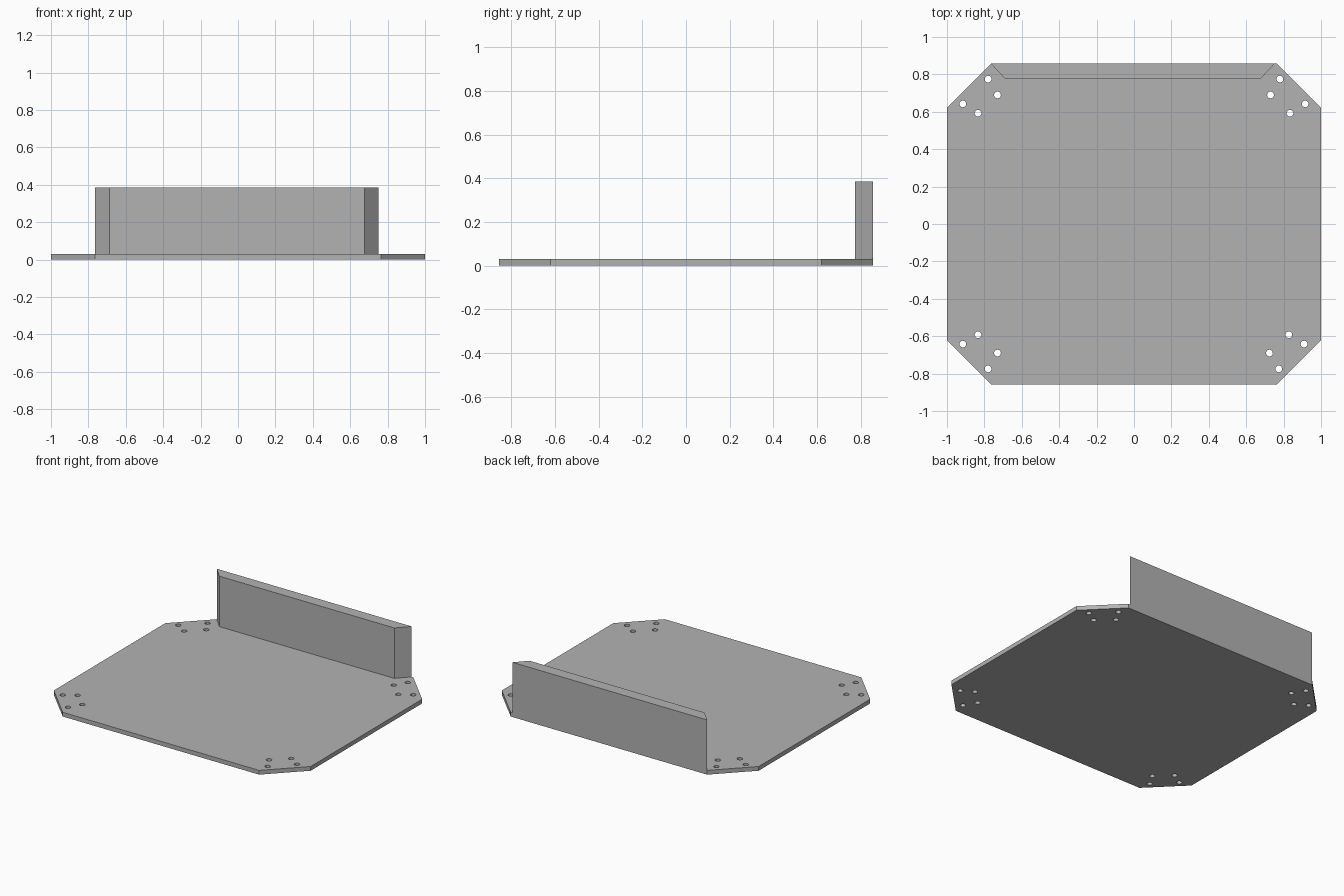
import bpy, bmesh, math

if "Cube" in bpy.data.objects:
    bpy.data.objects.remove(bpy.data.objects["Cube"])

grey = bpy.data.materials.new("plain grey")
grey.diffuse_color = (0.45, 0.45, 0.45, 1)
grey.use_nodes = True
grey.node_tree.nodes["Principled BSDF"].inputs["Base Color"].default_value = grey.diffuse_color


def prism(name, loops, z0, z1):
    """Extrude an outline (first loop) with holes (other loops) from z0 to z1."""
    bm = bmesh.new()
    edges = []
    for loop in loops:
        vs = [bm.verts.new((x, y, z0)) for x, y in loop]
        edges += [bm.edges.new((a, b)) for a, b in zip(vs, vs[1:] + vs[:1])]
    bmesh.ops.triangle_fill(bm, use_beauty=True, use_dissolve=False, edges=edges)
    ext = bmesh.ops.extrude_face_region(bm, geom=bm.faces[:], use_keep_orig=True)
    top = [g for g in ext["geom"] if isinstance(g, bmesh.types.BMVert)]
    bmesh.ops.translate(bm, verts=top, vec=(0, 0, z1 - z0))
    bmesh.ops.recalc_face_normals(bm, faces=bm.faces[:])
    mesh = bpy.data.meshes.new(name)
    bm.to_mesh(mesh)
    bm.free()
    mesh.materials.append(grey)
    obj = bpy.data.objects.new(name, mesh)
    bpy.context.collection.objects.link(obj)
    return obj


def circle(cx, cy, r=0.018, n=20):
    return [(cx + r * math.cos(2 * math.pi * i / n),
             cy + r * math.sin(2 * math.pi * i / n)) for i in range(n)]


# Base plate: rectangle with clipped corners and four bolt holes per corner
outline = [(0.765, -0.857), (1, -0.62), (1, 0.62), (0.765, 0.857),
           (-0.765, 0.857), (-1, 0.62), (-1, -0.62), (-0.765, -0.857)]
hole_spots = [(0.78, 0.775), (0.73, 0.69), (0.834, 0.592), (0.915, 0.642)]
holes = []
for sx in (-1, 1):
    for sy in (-1, 1):
        shift = -0.006 if (sx, sy) == (1, -1) else 0
        holes += [circle(sx * x + shift, sy * y) for x, y in hole_spots]
prism("base_plate", [outline] + holes, 0, 0.03)

# Upright back wall with mitred ends
wall = [(-0.765, 0.857), (-0.688, 0.775), (0.675, 0.775), (0.752, 0.857)]
prism("back_wall", [wall], 0.03, 0.385)
